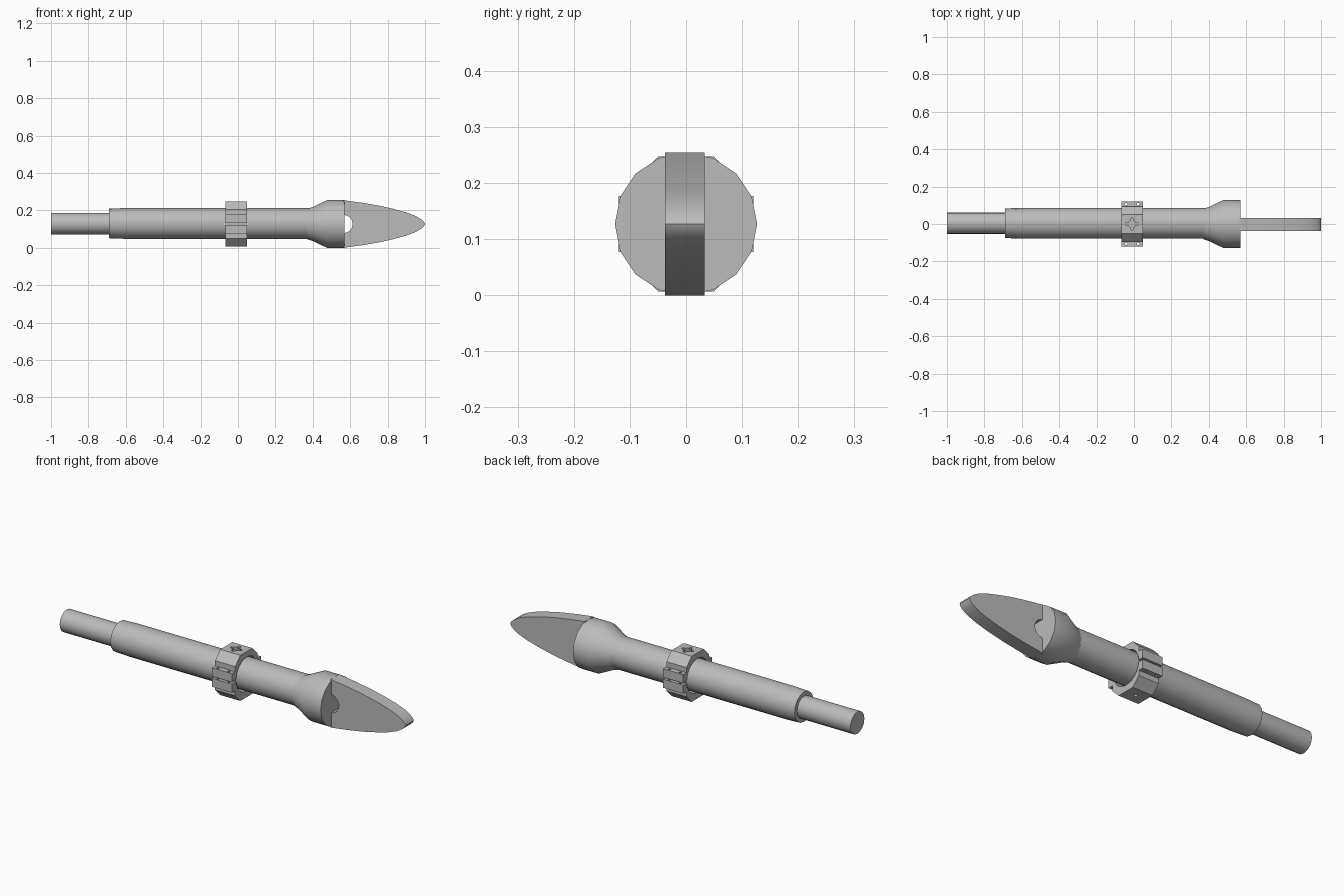
import bpy, bmesh, math
from mathutils import Matrix, Vector

if "Cube" in bpy.data.objects:
    bpy.data.objects.remove(bpy.data.objects["Cube"])

MID = 0.127  # height of the long axis

grey = bpy.data.materials.new("plain grey")
grey.use_nodes = True
grey.diffuse_color = (0.5, 0.5, 0.5, 1)
grey.node_tree.nodes["Principled BSDF"].inputs["Base Color"].default_value = (0.5, 0.5, 0.5, 1)


def finish(name, bm, smooth=None):
    bmesh.ops.recalc_face_normals(bm, faces=bm.faces)
    mesh = bpy.data.meshes.new(name)
    bm.to_mesh(mesh)
    bm.free()
    mesh.materials.append(grey)
    ob = bpy.data.objects.new(name, mesh)
    bpy.context.collection.objects.link(ob)
    if smooth:
        bpy.ops.object.select_all(action='DESELECT')
        ob.select_set(True)
        bpy.context.view_layer.objects.active = ob
        bpy.ops.object.shade_smooth_by_angle(angle=math.radians(smooth))
    return ob


def turned(name, profile, sides, y=0.0, z=MID):
    """Solid of revolution along x from (x, radius) pairs."""
    bm = bmesh.new()
    rings = [[bm.verts.new((x, y + r * math.cos(a), z + r * math.sin(a)))
              for a in (math.tau * i / sides for i in range(sides))] for x, r in profile]
    for a, b in zip(rings, rings[1:]):
        for i in range(sides):
            j = (i + 1) % sides
            bm.faces.new((a[i], a[j], b[j], b[i]))
    bm.faces.new(rings[0])
    bm.faces.new(rings[-1])
    return finish(name, bm, 35)


def extruded(name, outline, offset, depth, smooth=None):
    """Flat outline pushed along a depth vector."""
    bm = bmesh.new()
    face = bm.faces.new([bm.verts.new(p) for p in outline])
    new = bmesh.ops.extrude_face_region(bm, geom=[face])["geom"]
    bmesh.ops.translate(bm, verts=[v for v in new if isinstance(v, bmesh.types.BMVert)], vec=depth)
    bmesh.ops.translate(bm, verts=bm.verts, vec=offset)
    return finish(name, bm, smooth)


def cutter(name, parts, axis='Z', sides=16):
    """Cylinders (centre, radius, length) used as one boolean helper."""
    bm = bmesh.new()
    turn = Matrix.Rotation(math.pi / 2, 4, 'Y') if axis == 'X' else Matrix()
    for centre, r, length in parts:
        bmesh.ops.create_cone(bm, cap_ends=True, segments=sides, radius1=r, radius2=r,
                              depth=length, matrix=Matrix.Translation(centre) @ turn)
    ob = finish(name, bm)
    ob.hide_render = True
    ob.hide_viewport = True
    ob.display_type = 'WIRE'
    return ob


def cut(target, tool):
    mod = target.modifiers.new("cut", 'BOOLEAN')
    mod.operation = 'DIFFERENCE'
    mod.solver = 'EXACT'
    mod.use_self = True
    mod.object = tool


# Rod, main tube and flared socket
turned("thin_rod", [(-1, 0.058), (-0.6, 0.058)], 16, 0.004, MID + 0.002)
turned("main_tube", [(-0.69, 0.079), (-0.61, 0.082), (0.4, 0.082)], 16, 0.004, MID + 0.003)
turned("flared_socket", [(0.37, 0.081), (0.4, 0.091), (0.475, 0.127), (0.57, 0.127)], 16)

# Blade: pointed arch with a half round notch at its root
edge = [(0.565, 0.127), (0.66, 0.114), (0.75, 0.099), (0.83, 0.081), (0.9, 0.062),
        (0.95, 0.043), (0.98, 0.025), (0.995, 0.011)]
notch = [(0.565 + 0.048 * math.sin(a), 0.048 * math.cos(a))
         for a in (math.pi * i / 12 for i in range(13))]
side = edge + [(1.0, 0)] + [(x, -h) for x, h in reversed(edge)] + [(x, -h) for x, h in notch]
extruded("blade", [(x, -0.037, MID + h) for x, h in side], (0, 0, 0), (0, 0.07, 0), 30)

# Two clamp halves with bolt flanges and a thin gap between them
half = [(0.12, 0.005), (0.12, 0.05), (0.093, 0.05), (0.093, 0.077), (0.05, 0.12)]
half += [(-y, z) for y, z in reversed(half)]
bore = cutter("bore_cutter", [((-0.01, 0.003, MID + 0.002), 0.089, 0.4)], 'X', 32)
bolts = cutter("bolt_cutter", [((x, y, MID), 0.007, 0.3)
                               for x in (-0.042, 0.022) for y in (-0.106, 0.106)], sides=10)
ports = [((-0.01, 0, MID + 0.12), 0.02, 0.03)]
ports += [((-0.01 + 0.025 * math.cos(a), 0.025 * math.sin(a), MID + 0.12), 0.008, 0.02)
          for a in (math.pi / 2 * i for i in range(4))]
tops = cutter("port_cutter", ports)
vent = cutter("vent_cutter", [((-0.01, 0, MID - 0.12), 0.009, 0.03)])
for name, s, hole in (("upper_clamp", 1, tops), ("lower_clamp", -1, vent)):
    ob = extruded(name, [(-0.068, y, MID + s * z) for y, z in half], (0, 0, 0), (0.117, 0, 0))
    for tool in (bore, bolts, hole):
        cut(ob, tool)
